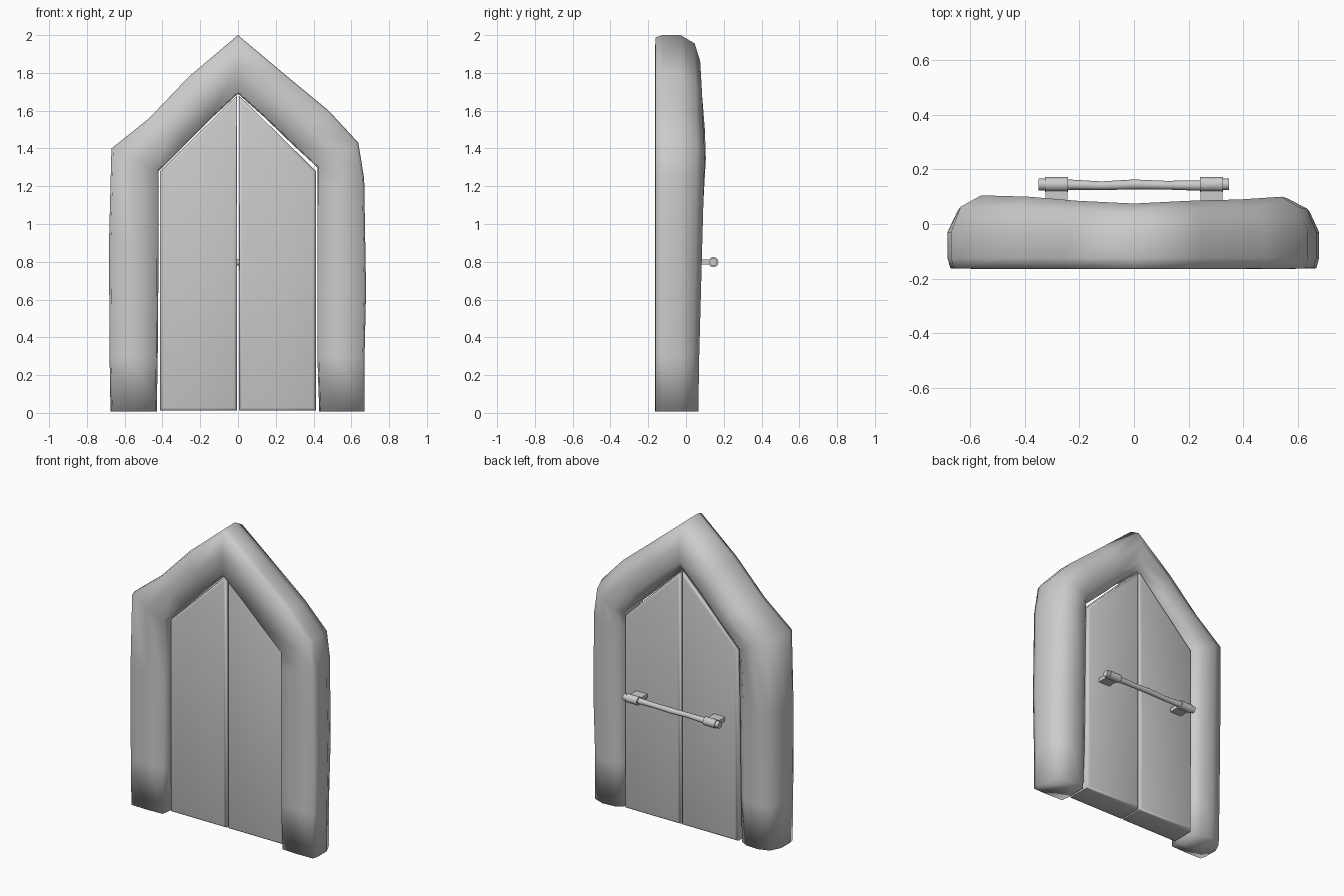
import bpy, bmesh, math
from mathutils import Matrix, Vector

if "Cube" in bpy.data.objects:
    bpy.data.objects.remove(bpy.data.objects["Cube"])


def finish(name, bm, angle=None):
    bmesh.ops.recalc_face_normals(bm, faces=bm.faces)
    mesh = bpy.data.meshes.new(name)
    bm.to_mesh(mesh)
    bm.free()
    ob = bpy.data.objects.new(name, mesh)
    bpy.context.collection.objects.link(ob)
    for p in mesh.polygons:
        p.use_smooth = True
    if angle:
        bpy.ops.object.select_all(action='DESELECT')
        bpy.context.view_layer.objects.active = ob
        ob.select_set(True)
        bpy.ops.object.shade_smooth_by_angle(angle=math.radians(angle))
    return ob


def loft(bm, rings):
    rows = [[bm.verts.new(p) for p in r] for r in rings]
    n = len(rows[0])
    for a, b in zip(rows, rows[1:]):
        for i in range(n):
            j = (i + 1) % n
            bm.faces.new((a[i], a[j], b[j], b[i]))
    bm.faces.new(rows[0])
    bm.faces.new(rows[-1])


# Arch frame: stations of (outer x, outer z, inner x, inner z, back y)
stations = [
    (-.675, .007, -.43, .007, .065), (-.68, .30, -.425, .30, .07),
    (-.683, .90, -.42, .90, .08), (-.67, 1.40, -.42, 1.28, .105),
    (-.47, 1.56, -.28, 1.42, .10), (-.26, 1.78, -.14, 1.56, .085),
    (0, 2.0, 0, 1.69, .075),
    (.25, 1.79, .14, 1.565, .085), (.48, 1.60, .28, 1.43, .09),
    (.637, 1.43, .42, 1.30, .10), (.668, 1.24, .42, 1.20, .095),
    (.678, .65, .42, .70, .08), (.67, .30, .42, .30, .07),
    (.67, .007, .43, .007, .065),
]
bm = bmesh.new()
rings = []
for ox, oz, ix, iz, b in stations:
    # Flat front, rounded back; t runs from inner to outer edge
    section = [(.03, -.16), (.5, -.165), (.96, -.162), (1, -.125), (1, -.03),
               (.86, .6 * b), (.56, b), (.2, .9 * b), (.01, .5 * b), (0, -.10)]
    rings.append([(ix + (ox - ix) * t, y, iz + (oz - iz) * t) for t, y in section])
loft(bm, rings)
finish("arch_frame", bm)

# Two pointed door leaves with rounded edges
for side, name in ((-1, "left_door"), (1, "right_door")):
    outline = [(.005, .012), (.413, .012), (.413, 1.28), (.005, 1.68)]
    bm = bmesh.new()
    loft(bm, [[(side * x, y, z) for x, z in outline] for y in (-.12, .055)])
    bmesh.ops.recalc_face_normals(bm, faces=bm.faces)
    edges = [e for e in bm.edges if abs(e.verts[0].co.y - e.verts[1].co.y) < .01]
    bmesh.ops.bevel(bm, geom=edges, offset=.016, segments=2, profile=.5, affect='EDGES')
    finish(name, bm, 50)


def ring_x(x, y, z, r, n=12):
    return [(x, y + r * math.cos(2 * math.pi * i / n), z + r * math.sin(2 * math.pi * i / n))
            for i in range(n)]


# Cross bar, slightly wavy, with thicker ends
bm = bmesh.new()
bar = [(-.35, .145, .022), (-.31, .145, .022), (-.24, .144, .019), (-.12, .140, .016),
       (0, .145, .018), (.12, .142, .016), (.24, .141, .019), (.31, .145, .021), (.348, .145, .021)]
loft(bm, [ring_x(x, y, .798, r) for x, y, r in bar])
finish("locking_bar", bm, 40)

# Bar brackets: a sleeve on a flat stem
for side, name in ((-1, "left_bracket"), (1, "right_bracket")):
    cx = side * .284
    bm = bmesh.new()
    loft(bm, [ring_x(cx - .042, .145, .798, .027), ring_x(cx + .042, .145, .798, .027)])
    m = Matrix.Translation(Vector((cx, .09, .798))) @ Matrix.Diagonal((.082, .09, .026, 1))
    bmesh.ops.create_cube(bm, size=1, matrix=m)
    finish(name, bm, 40)
